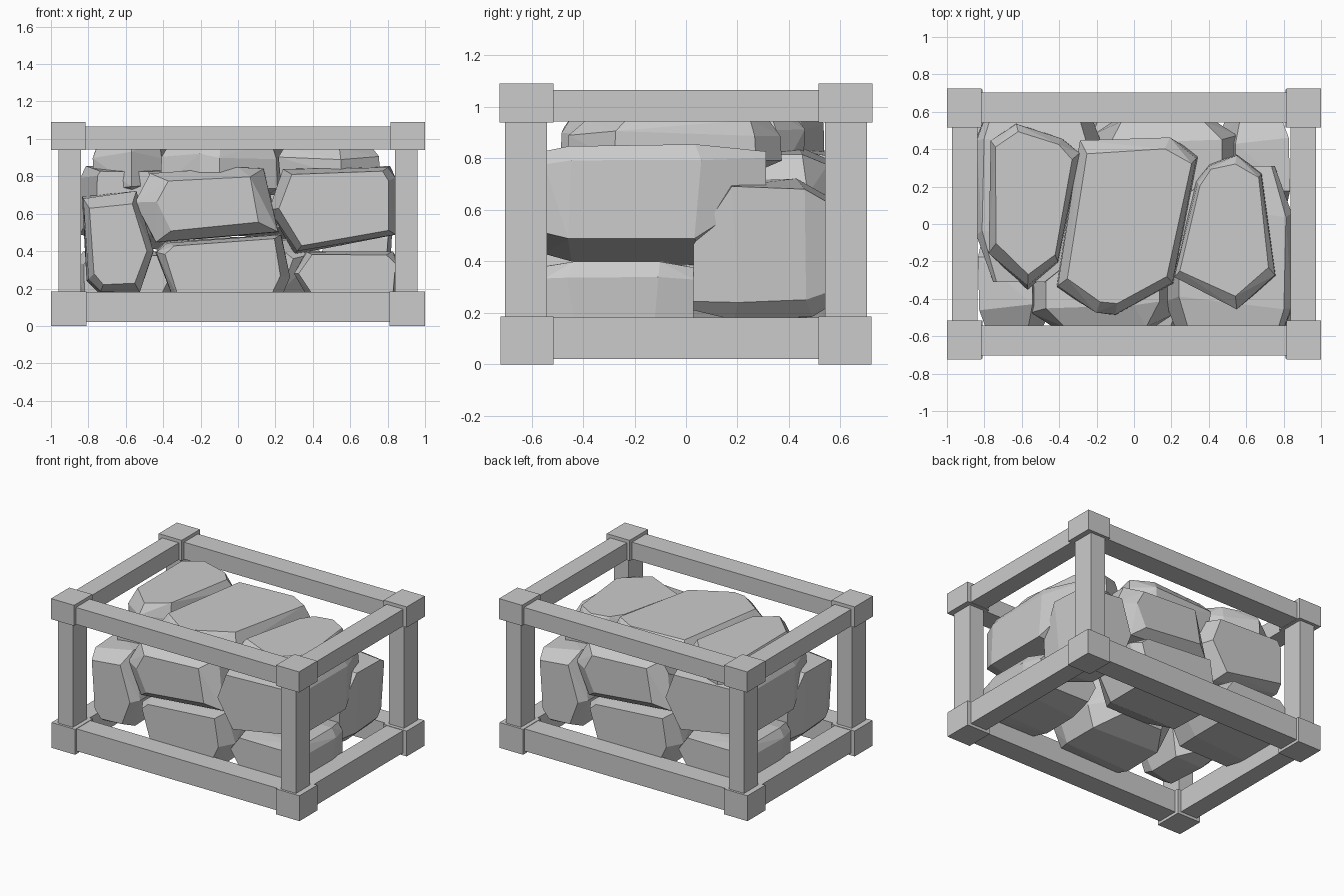
import bpy, bmesh, math, random
from mathutils import Vector, Matrix

if "Cube" in bpy.data.objects:
    bpy.data.objects.remove(bpy.data.objects["Cube"])

random.seed(7)


def finish(bm, name):
    bmesh.ops.recalc_face_normals(bm, faces=bm.faces)
    mesh = bpy.data.meshes.new(name)
    bm.to_mesh(mesh)
    bm.free()
    ob = bpy.data.objects.new(name, mesh)
    bpy.context.collection.objects.link(ob)
    return ob


def box(name, x, y, z):
    bm = bmesh.new()
    bmesh.ops.create_cube(bm, size=1)
    for v in bm.verts:
        v.co = Vector((x[v.co.x > 0], y[v.co.y > 0], z[v.co.z > 0]))
    return finish(bm, name)


def rock(name, axis, outline, lo, hi, scale_lo, scale_hi, shift=(0, 0), twin=True):
    """Faceted stone: hull of a chamfered, slightly irregular extruded outline."""
    n = len(outline)
    cu = sum(p[0] for p in outline) / n
    cv = sum(p[1] for p in outline) / n
    d = hi - lo
    rings = ((lo, scale_lo, 0), (lo + 0.17 * d, 1, 0),
             (hi - 0.27 * d, 1, 0), (hi, scale_hi, 1))
    bm = bmesh.new()
    for t, s, k in rings:
        for u, v in outline:
            j = s * random.uniform(0.93, 1.0)
            a = cu + (u - cu) * j + shift[0] * k
            b = cv + (v - cv) * j + shift[1] * k
            w = t + (random.uniform(-0.07, 0.07) * d if t not in (lo, hi) else 0)
            bm.verts.new((a, w, b) if axis == 'y' else (a, b, w))
    hull = bmesh.ops.convex_hull(bm, input=bm.verts)
    junk = {g for g in hull['geom_interior'] + hull['geom_unused']
            if isinstance(g, bmesh.types.BMVert)}
    bmesh.ops.delete(bm, geom=list(junk), context='VERTS')
    bmesh.ops.dissolve_limit(bm, angle_limit=math.radians(3),
                             verts=bm.verts, edges=bm.edges)
    ob = finish(bm, name)
    # lower stones repeat on the far side, turned half way round
    if twin:
        copy = bpy.data.objects.new(name + "_rear", ob.data.copy())
        copy.data.transform(Matrix.Rotation(math.pi, 4, 'Z'))
        bpy.context.collection.objects.link(copy)


def side(s, a, b):
    return (a, b) if s > 0 else (-b, -a)


# Frame: corner blocks, posts and rails
for sx in (-1, 1):
    for sy in (-1, 1):
        box("lower_corner_block", side(sx, 0.81, 1.0), side(sy, 0.515, 0.72), (0, 0.185))
        box("upper_corner_block", side(sx, 0.815, 1.0), side(sy, 0.515, 0.725), (0.94, 1.09))
        box("corner_post", side(sx, 0.84, 0.96), side(sy, 0.54, 0.703), (0.18, 0.945))
for level, z in (("lower", (0.02, 0.182)), ("upper", (0.943, 1.066))):
    for s in (-1, 1):
        box(level + "_long_rail", (-0.82, 0.82), side(s, 0.543, 0.702), z)
        box(level + "_short_rail", side(s, 0.838, 0.972), (-0.53, 0.53), z)

# Lower stones, outlines in x and z, depth along y
rock("end_stone", 'y', [(-0.84, 0.70), (-0.81, 0.24), (-0.74, 0.17), (-0.52, 0.17),
     (-0.44, 0.40), (-0.54, 0.73)], -0.55, -0.03, 0.8, 0.5, (-0.06, -0.08))
rock("middle_upper_stone", 'y', [(-0.56, 0.66), (-0.48, 0.82), (0.0, 0.85), (0.15, 0.85),
     (0.20, 0.60), (0.22, 0.50), (-0.45, 0.44)], -0.55, 0.02, 0.72, 0.7)
rock("middle_lower_stone", 'y', [(-0.46, 0.40), (-0.39, 0.45), (0.25, 0.50), (0.29, 0.26),
     (0.22, 0.11), (-0.35, 0.11)], -0.55, 0.0, 0.88, 0.6)
rock("large_stone", 'y', [(0.15, 0.62), (0.22, 0.85), (0.82, 0.86), (0.86, 0.80),
     (0.86, 0.48), (0.30, 0.38)], -0.55, 0.31, 0.84, 0.45, (0.08, 0.08))
rock("base_stone", 'y', [(0.29, 0.28), (0.36, 0.40), (0.83, 0.40), (0.87, 0.34),
     (0.86, 0.12), (0.38, 0.12)], -0.55, 0.03, 0.9, 0.85)

# Top layer, outlines in x and y, depth along z
rock("left_top_stone", 'z', [(-0.77, 0.45), (-0.63, 0.54), (-0.38, 0.47), (-0.29, 0.38),
     (-0.40, -0.22), (-0.57, -0.36), (-0.78, -0.16)], 0.68, 1.0, 0.7, 0.88, twin=False)
rock("centre_top_stone", 'z', [(-0.29, 0.45), (0.20, 0.48), (0.36, 0.38), (0.22, -0.33),
     (-0.10, -0.49), (-0.21, -0.49), (-0.42, -0.34)], 0.70, 0.99, 0.75, 0.88, twin=False)
rock("right_top_stone", 'z', [(0.40, 0.33), (0.55, 0.38), (0.69, 0.28), (0.76, -0.28),
     (0.55, -0.46), (0.21, -0.29), (0.33, 0.23)], 0.76, 0.95, 0.8, 0.88, twin=False)
